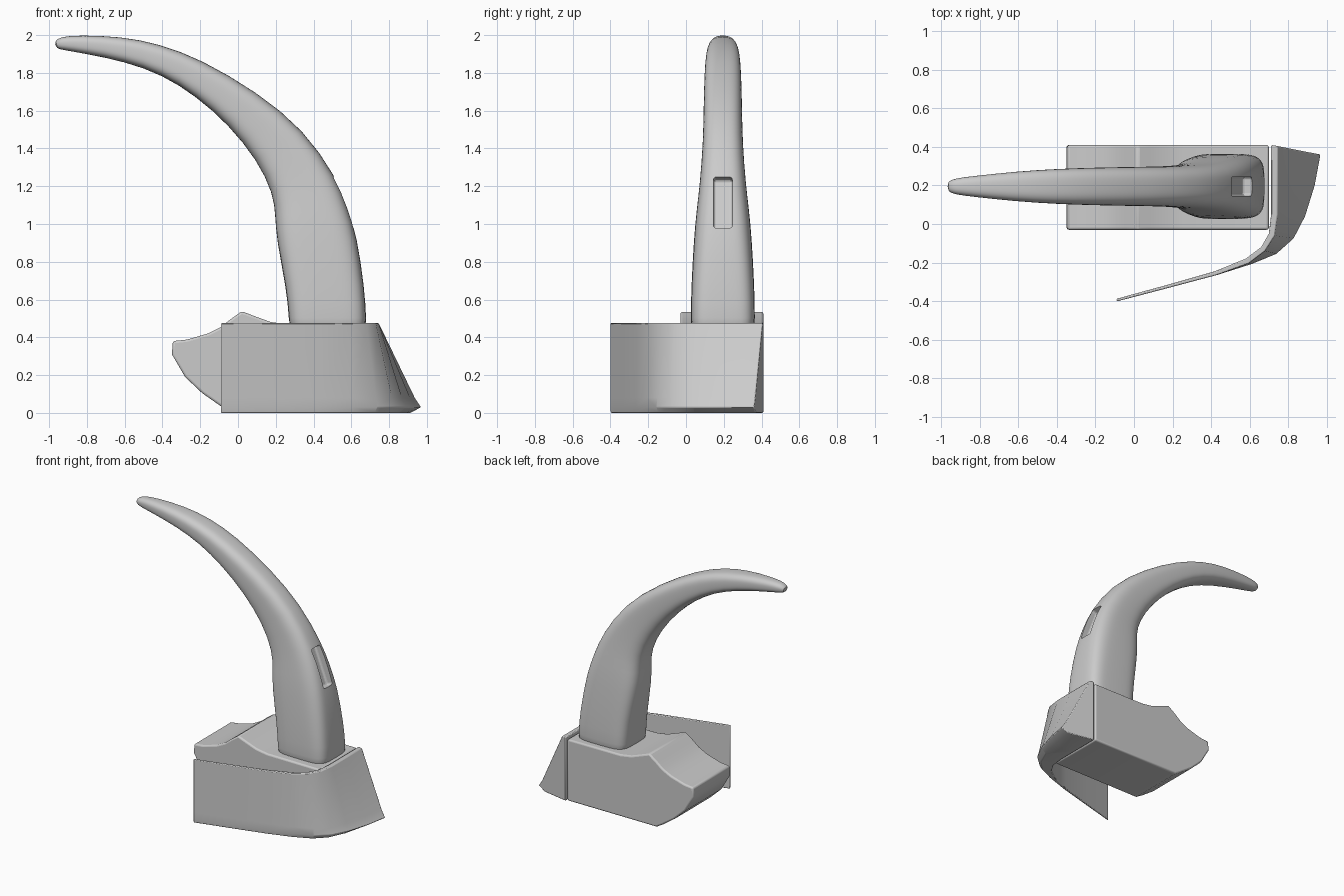
import bpy, bmesh
from math import cos, sin, pi, radians, copysign

if "Cube" in bpy.data.objects:
    bpy.data.objects.remove(bpy.data.objects["Cube"])


def make(name, verts, faces):
    me = bpy.data.meshes.new(name)
    me.from_pydata(verts, [], faces)
    bm = bmesh.new()
    bm.from_mesh(me)
    bmesh.ops.recalc_face_normals(bm, faces=bm.faces)
    bm.to_mesh(me)
    bm.free()
    ob = bpy.data.objects.new(name, me)
    bpy.context.collection.objects.link(ob)
    return ob


def loft(name, rings):
    n = len(rings[0])
    verts = [v for r in rings for v in r]
    faces = [(i * n + j, i * n + (j + 1) % n, (i + 1) * n + (j + 1) % n, (i + 1) * n + j)
             for i in range(len(rings) - 1) for j in range(n)]
    faces += [tuple(range(n)), tuple(range(len(verts) - n, len(verts)))]
    return make(name, verts, faces)


def bevel(ob, width, segments=3):
    m = ob.modifiers.new("Bevel", 'BEVEL')
    m.width, m.segments = width, segments
    m.limit_method, m.angle_limit = 'ANGLE', radians(40)


def smooth(ob, angle=35):
    bpy.ops.object.select_all(action='DESELECT')
    ob.select_set(True)
    bpy.context.view_layer.objects.active = ob
    bpy.ops.object.shade_smooth_by_angle(angle=radians(angle))


# Base block: side profile (x, z) extruded along y
profile = [(-.35, .31), (-.315, .25), (-.28, .19), (-.19, .105), (-.09, .035), (-.04, .005),
           (.70, .005), (.70, .465), (.26, .468), (.17, .482), (.08, .515), (.02, .538),
           (-.04, .495), (-.09, .455), (-.16, .42), (-.27, .388), (-.345, .38)]
block = loft("base_block", [[(x, y, z) for x, z in profile] for y in (-.03, .41)])
bevel(block, .012)
smooth(block)

# Curved side blade flaring into a wedge: inner xy, outer top xy, outer bottom xy
stations = [
    (-.09, -.388, -.09, -.402, -.09, -.402),
    (.15, -.322, .155, -.338, .155, -.338),
    (.42, -.245, .43, -.265, .43, -.265),
    (.58, -.18, .595, -.205, .61, -.208),
    (.66, -.12, .68, -.14, .74, -.155),
    (.70, -.05, .73, -.06, .83, -.075),
    (.712, .05, .745, .05, .89, .04),
    (.712, .20, .745, .20, .94, .20),
    (.712, .41, .745, .405, .97, .36)]
rings = []
for ix, iy, tx, ty, bx, by in stations:
    f = .07 / .47          # short lip above the bottom edge
    lx, ly = bx + (tx - bx) * f, by + (ty - by) * f
    rings.append([(ix, iy, 0), (bx - (bx - ix) * .22, by - (by - iy) * .22, 0),
                  (bx, by, .03), (lx, ly, .08), (tx, ty, .475), (ix, iy, .475)])
blade = loft("side_blade", rings)
bevel(blade, .008, 2)
smooth(blade, 40)

# Horn: outer xz, inner xz, half width, squareness
sections = [
    (.68, .36, .275, .36, .17, 4.5),
    (.68, .50, .27, .50, .17, 4.5),
    (.67, .66, .255, .66, .168, 4.2),
    (.63, .94, .203, .92, .153, 3.6),
    (.58, 1.09, .197, 1.04, .140, 3.3),
    (.52, 1.25, .187, 1.16, .122, 3),
    (.35, 1.50, .10, 1.34, .105, 3),
    (.10, 1.70, -.05, 1.525, .102, 3),
    (-.20, 1.875, -.22, 1.675, .098, 3),
    (-.42, 1.955, -.40, 1.79, .091, 3),
    (-.62, 1.993, -.60, 1.86, .078, 2.8),
    (-.84, 2.0, -.81, 1.902, .055, 2.6),
    (-.94, 1.992, -.92, 1.92, .042, 2.4),
    (-.972, 1.967, -.965, 1.93, .026, 2)]
N = 32
rings = []
for ox, oz, ix, iz, w, p in sections:
    ring = []
    for k in range(N):
        a = 2 * pi * k / N
        c = copysign(abs(cos(a)) ** (2 / p), cos(a))
        s = copysign(abs(sin(a)) ** (2 / p), sin(a))
        t = (1 + c) / 2
        ring.append((ix + (ox - ix) * t, .195 + w * s, iz + (oz - iz) * t))
    rings.append(ring)
horn = loft("horn", rings)
sub = horn.modifiers.new("Subsurf", 'SUBSURF')
sub.levels = sub.render_levels = 1

# Recessed slot in the outer side of the horn
bpy.ops.mesh.primitive_cube_add(size=1, location=(.575, .195, 1.12), rotation=(0, radians(-21), 0))
cutter = bpy.context.object
cutter.name = "slot_cutter"
cutter.scale = (.13, .10, .29)
bpy.ops.object.transform_apply(location=False, rotation=False, scale=True)
bevel(cutter, .015)
cutter.hide_render = True
cutter.display_type = 'WIRE'
cutter.hide_set(True)
cut = horn.modifiers.new("Slot", 'BOOLEAN')
cut.operation, cut.object, cut.solver = 'DIFFERENCE', cutter, 'EXACT'
smooth(horn, 40)
